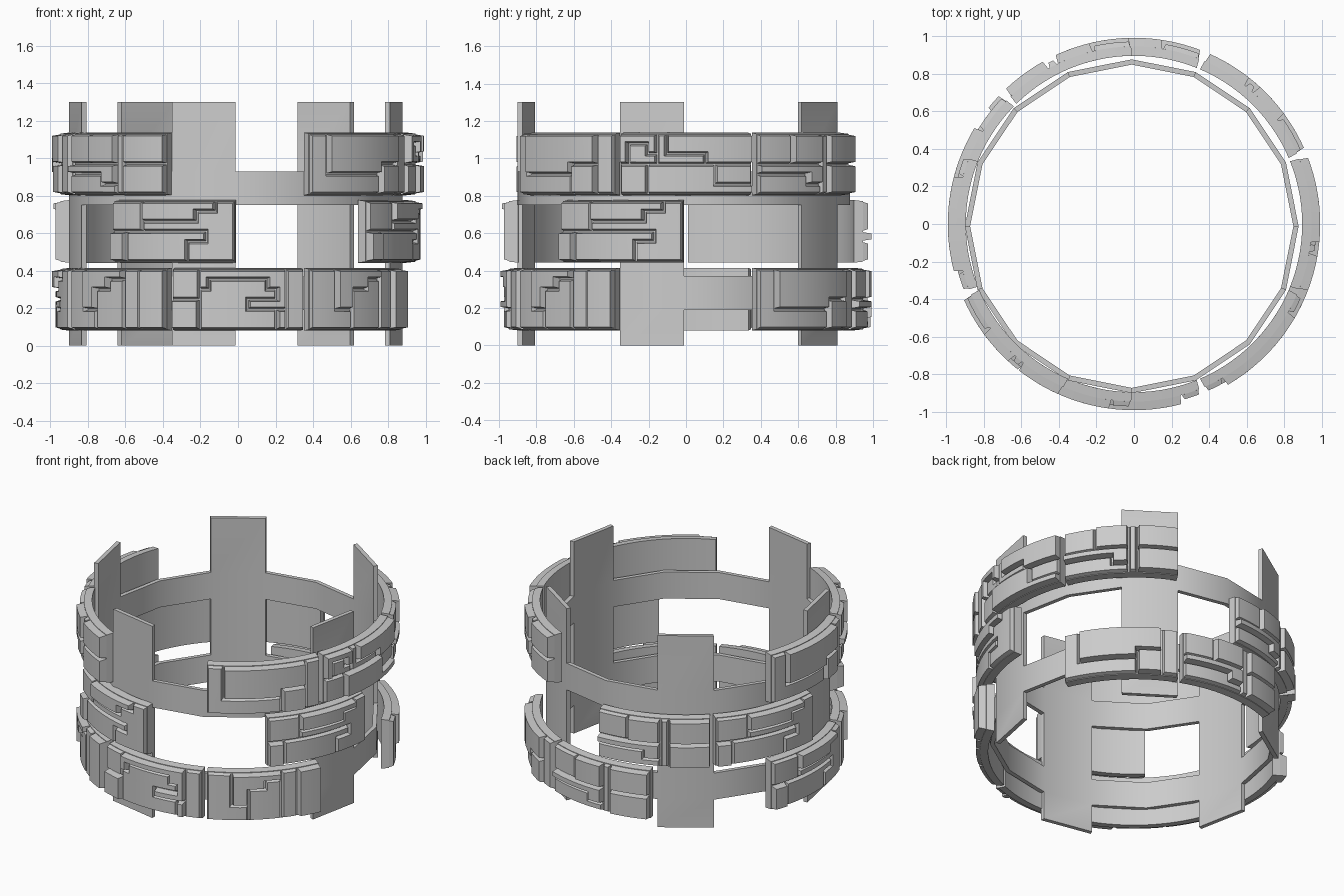
import bpy, bmesh
from math import sin, cos, pi, radians

if "Cube" in bpy.data.objects:
    bpy.data.objects.remove(bpy.data.objects["Cube"])

SIDES = 16
STEP = 2 * pi / SIDES


def finish(bm, name):
    bmesh.ops.recalc_face_normals(bm, faces=bm.faces)
    me = bpy.data.meshes.new(name)
    bm.to_mesh(me)
    bm.free()
    ob = bpy.data.objects.new(name, me)
    bpy.context.collection.objects.link(ob)
    bpy.ops.object.select_all(action='DESELECT')
    ob.select_set(True)
    bpy.context.view_layer.objects.active = ob
    bpy.ops.object.shade_smooth_by_angle(angle=radians(28))
    return ob


# Inner lattice: two 16-sided hoops crossed by five upright strips
def lattice():
    levels = [0, 0.19, 0.37, 0.75, 0.93, 1.3]
    strips = {2, 5, 8, 11, 15}
    bm = bmesh.new()
    v = [[[bm.verts.new((r * cos(i * STEP) - 0.012, r * sin(i * STEP) - 0.012, z))
           for r in (0.862, 0.89)] for z in levels] for i in range(SIDES)]
    used = {(i, j) for i in range(SIDES) for j in range(5) if i in strips or j in (1, 3)}
    for i, j in used:
        n = (i + 1) % SIDES
        a, b, c, d = v[i][j], v[n][j], v[n][j + 1], v[i][j + 1]
        bm.faces.new((a[1], b[1], c[1], d[1]))
        bm.faces.new((d[0], c[0], b[0], a[0]))
        for p, q, cell in ((a, b, (i, j - 1)), (b, c, (n, j)),
                           (c, d, (i, j + 1)), (d, a, ((i - 1) % SIDES, j))):
            if cell not in used:
                bm.faces.new((p[0], q[0], q[1], p[1]))
    bmesh.ops.delete(bm, geom=[x for x in bm.verts if not x.link_faces], context='VERTS')
    finish(bm, "inner_lattice")


# Tile layouts seen from outside; each letter is one tile, capitals stand higher
LAYOUTS = {
    "bars": ["aaaBBBBBBBBBcc", "aaaBddddddBBcc", "aaaddddddddBcc",
             "AAAdddddBBBBcc", "AAAddddddddEcc", "AAAddddddddEcc"],
    "steps": ["aaaBBBBBBccDDD", "aaaBBBBeeccDDD", "aaaBBeeeeccDDD",
              "aaaBBeeeeccDDD", "aaaaaeeeeccDDD", "aaaaaeeeeccDDD"],
    "split": ["aaaaBBBBBBBBcc", "aaaaBBBBBBcccc", "aaaacccccccccc",
              "DDeeeeeeeeeccc", "DDeeeeeeeccccc", "DDeeeeeeeccccc"],
    "slab": ["aaBBBBBBBBBBcc", "aaBBBBBBBBBBcc", "aaBBBBBBBBBBcc",
             "aaBBBBBBBDDDcc", "aaaaaaaaaDDDcc", "aaaaaaaaaDDDcc"],
    "maze": ["AAAAbCCCCCCCCC", "AddAbCCCCCCCCC", "AdddbbbbbCCCCC",
             "eeeFFFFFFFgggg", "eeeFFFFFFFgggg", "eeeFFFFFFFFFFF"],
    "blocks": ["aaaaBBBBcDDDDD", "aaaaBBBBcDDDDD", "aaaaBBBBcDDDDD",
               "GGGGGGGGcFFFFF", "eeeeeeGGcFFFFF", "eeeeeeeecFFFFF"],
}


# Curved armour panel: modelled flat, tiles inset and raised, then wrapped round
def panel(name, start, z0, layout, width=45.0, height=0.335, mid=0.96):
    rows = LAYOUTS[layout]
    nu, nv = len(rows[0]), len(rows)
    margin = radians(0.6)
    length = mid * (radians(width) - 2 * margin)
    r_in, depth = 0.897, 0.05
    bm = bmesh.new()

    def sheet(w, edge):
        return [[bm.verts.new((edge + (length - 2 * edge) * i / nu,
                               edge + (height - 2 * edge) * j / nv, w))
                 for j in range(nv + 1)] for i in range(nu + 1)]
    back, front = sheet(0, 0), sheet(depth, 0.006)
    tiles = {}
    for i in range(nu):
        for j in range(nv):
            quad = ((i, j), (i + 1, j), (i + 1, j + 1), (i, j + 1))
            bm.faces.new([back[x][y] for x, y in reversed(quad)])
            f = bm.faces.new([front[x][y] for x, y in quad])
            tiles.setdefault(rows[nv - 1 - j][i], []).append(f)
    rim = ([(i, 0) for i in range(nu)] + [(nu, j) for j in range(nv)] +
           [(i, nv) for i in range(nu, 0, -1)] + [(0, j) for j in range(nv, 0, -1)])
    for (a, b), (c, d) in zip(rim, rim[1:] + rim[:1]):
        bm.faces.new((back[a][b], back[c][d], front[c][d], front[a][b]))
    bm.normal_update()

    # groove round each tile, then a sloped raised top
    for letter, faces in tiles.items():
        for thickness in (0.004, 0.008):
            bmesh.ops.inset_region(bm, faces=faces, thickness=thickness,
                                   use_boundary=True, use_even_offset=True)
            bm.normal_update()
        lift = 0.046 if letter.isupper() else 0.026
        for vert in {v for f in faces for v in f.verts}:
            vert.co.z = depth + lift

    for vert in bm.verts:
        u, v, w = vert.co
        a, r = radians(start) + margin + u / mid, r_in + w
        vert.co = (r * cos(a), r * sin(a), z0 + v)
    finish(bm, name)


lattice()
TIERS = {
    "lower_panel": (0.08, {22.5: "slab", 67.5: "blocks", 157.5: "split",
                           202.5: "steps", 247.5: "bars", 292.5: "steps"}),
    "middle_panel": (0.442, {90: "blocks", 135: "split", 225: "split", 315: "split"}),
    "upper_panel": (0.802, {157.5: "slab", 202.5: "blocks", 292.5: "slab",
                            337.5: "maze", 22.5: "blocks"}),
}
for tier, (z, panels) in TIERS.items():
    for n, (angle, layout) in enumerate(panels.items(), 1):
        panel(f"{tier}_{n}", angle, z, layout)
